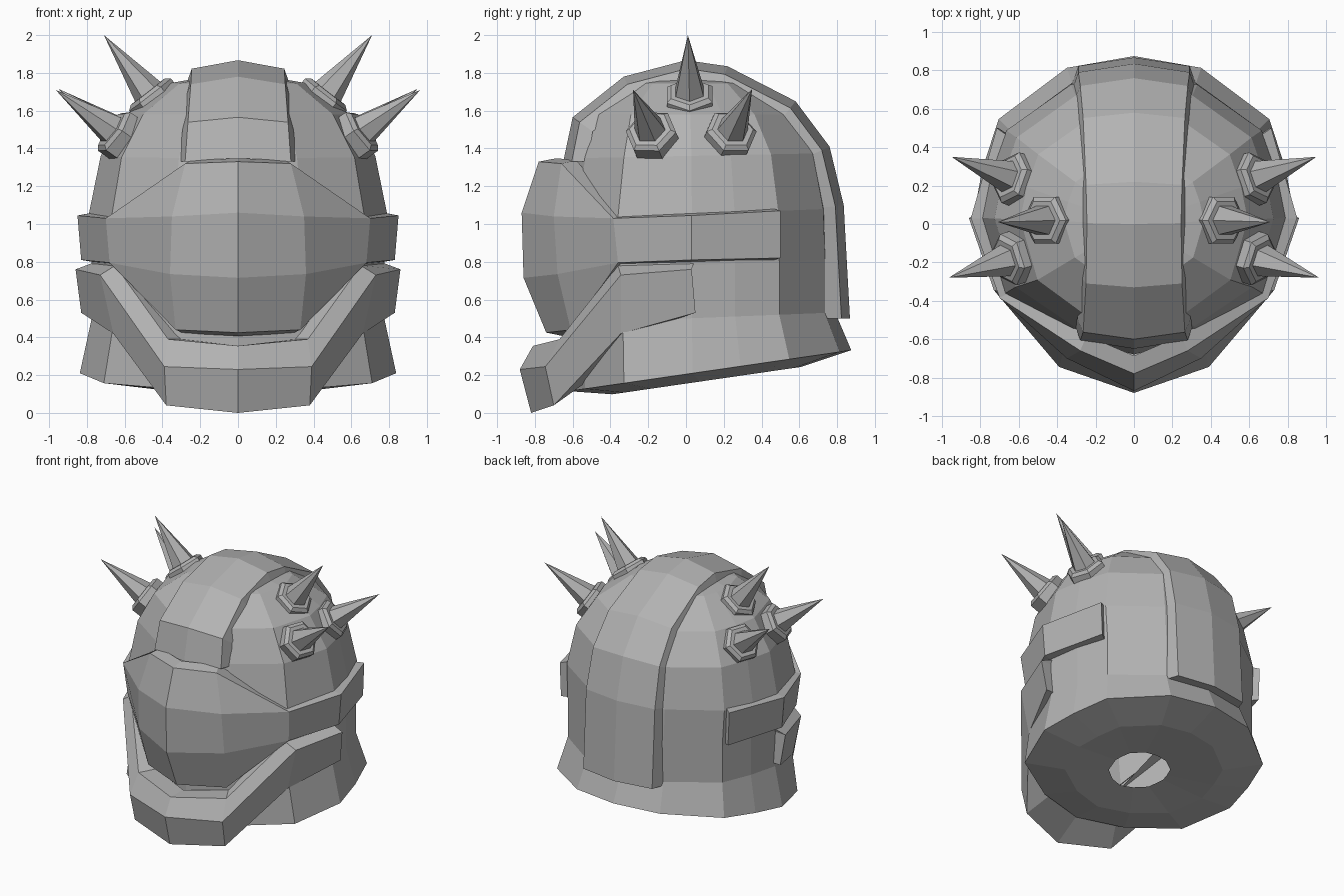
import bpy, bmesh, math
from mathutils import Vector

if "Cube" in bpy.data.objects:
    bpy.data.objects.remove(bpy.data.objects["Cube"])

steel = bpy.data.materials.new("grey_steel")
steel.diffuse_color = (0.45, 0.45, 0.45, 1)
steel.use_nodes = True
steel.node_tree.nodes["Principled BSDF"].inputs["Base Color"].default_value = steel.diffuse_color


def finish(bm, name):
    bmesh.ops.remove_doubles(bm, verts=bm.verts, dist=0.0005)
    bmesh.ops.recalc_face_normals(bm, faces=bm.faces)
    me = bpy.data.meshes.new(name)
    bm.to_mesh(me)
    bm.free()
    me.materials.append(steel)
    ob = bpy.data.objects.new(name, me)
    bpy.context.collection.objects.link(ob)
    return ob


def skin(bm, rows, closed=False):
    """Join rows of points with quads, or triangles where points coincide."""
    vs = [[bm.verts.new(p) for p in r] for r in rows]
    for a, b in zip(vs, vs[1:]):
        n = len(a)
        for i in range(n if closed else n - 1):
            j = (i + 1) % n
            quad, seen = [], []
            for v in (a[i], a[j], b[j], b[i]):
                if all((v.co - s).length > 0.0005 for s in seen):
                    quad.append(v)
                    seen.append(v.co)
            if len(quad) > 2:
                bm.faces.new(quad)
    return vs


def mirrored(cols):
    """Columns from the middle backward, mirrored to the other side."""
    left = [[(-x, y, z) for x, y, z in c] for c in cols[:0:-1]]
    return left + cols


def plate(name, cols, wall):
    """Raised plate whose border is walled back into the helmet."""
    bm = bmesh.new()
    skin(bm, mirrored(cols))
    bmesh.ops.remove_doubles(bm, verts=bm.verts, dist=0.0005)
    border = [e for e in bm.edges if e.is_boundary]
    new = bmesh.ops.extrude_edge_only(bm, edges=border)["geom"]
    for v in new:
        if isinstance(v, bmesh.types.BMVert):
            inset, lift = wall(v.co)
            v.co = (v.co.x * inset, v.co.y * inset, v.co.z + lift)
    return finish(bm, name)


# Helmet shell: stacked rings, flared tilted rim, underside with neck hole
half = [(0, 1), (.33, .93), (.665, .625), (.745, .33), (.79, .04),
        (.67, -.53), (.34, -.86), (0, -1)]
outline = half + [(-x, y) for x, y in half[-2:0:-1]]


def ring(z, tilt, sx, back, front, dy=0):
    pts = []
    for x, y in outline:
        yy = y * (back if y > 0 else front) + dy
        pts.append((x * sx, yy, z + tilt * yy))
    return pts


bm = bmesh.new()
skin(bm, [
    ring(.185, .145, .27, .20, .20, .05),
    ring(.155, .145, .70, .56, .44, .05),
    ring(.205, .145, 1.06, .875, .62),
    ring(.50, .04, .98, .79, .63),
    ring(.78, .04, .98, .79, .66),
    ring(1.05, .04, 1.0, .78, .68),
    ring(1.36, .02, .92, .72, .62),
    ring(1.58, 0, .75, .58, .55),
    ring(1.745, 0, .46, .35, .33),
    ring(1.81, 0, 0, 0, 0),
], closed=True)
finish(bm, "helmet_shell")

# Bulging visor that narrows into the side bands
temple_t, temple_b = (.70, -.385, 1.03), (.68, -.36, .795)
side_t, side_b = (.85, .03, 1.045), (.83, .03, .81)
rear_t, rear_b = (.715, .50, 1.07), (.705, .50, .82)
plate("visor_and_side_bands", [
    [(0, -.78, 1.33), (0, -.87, 1.06), (0, -.86, .715), (0, -.74, .425)],
    [(.28, -.66, 1.32), (.35, -.70, 1.04), (.36, -.68, .735), (.33, -.61, .44)],
    [temple_t, temple_t, temple_b, temple_b],
    [side_t, side_t, side_b, side_b],
    [rear_t, rear_t, rear_b, rear_b],
], lambda p: (.88, .018 if p.z > .9 else -.018))

# Jaw guard sweeping from the chin up to the ears, closed underneath
plate("jaw_guard", [
    [(0, -.81, .355), (0, -.88, .23), (0, -.82, 0)],
    [(.37, -.67, .39), (.39, -.745, .245), (.38, -.70, .04)],
    [(.65, -.36, .78), (.73, -.345, .73), (.66, -.345, .42)],
    [(.78, .04, .79), (.86, .03, .76), (.83, .05, .53)],
], lambda p: (.72, .14) if p.z < .1 else (.82, 0))

# Raised centre crest: path is (y, z, half width), running front to back
path = [(-.65, 1.33, .28), (-.60, 1.565, .265), (-.33, 1.78, .25), (0, 1.867, .245),
        (.22, 1.835, .25), (.58, 1.65, .265), (.76, 1.41, .28), (.835, 1.10, .29),
        (.868, .50, .29)]
bm = bmesh.new()
rows = []
for i, (y, z, w) in enumerate(path):
    a, b = path[max(i - 1, 0)], path[min(i + 1, len(path) - 1)]
    n = Vector((0, -(b[1] - a[1]), b[0] - a[0])).normalized()
    if i in (0, len(path) - 1):
        n = Vector((0, math.copysign(1, y), 0))
    top = Vector((0, y, z))
    edge, base = top - n * .045, top - n * .13
    side = Vector((w, 0, 0))
    lip = Vector((w + .03, 0, 0))
    rows.append([base - lip, edge - side, top, edge + side, base + lip])
vs = skin(bm, rows)
bm.faces.new(vs[0])
bm.faces.new(vs[-1])
finish(bm, "centre_crest")


# Spikes: hexagonal collar with a six-sided cone, turned about its axis
def spike(name, base, tip, turn):
    base, tip = Vector(base), Vector(tip)
    axis = (tip - base).normalized()
    u = axis.cross(Vector((0, 1, 0))).normalized()
    v = axis.cross(u)
    length = (tip - base).length

    def hexagon(r, h):
        pts = []
        for k in range(6):
            a = k * math.pi / 3 + turn
            pts.append(base + axis * h + (u * math.sin(a) + v * math.cos(a)) * r)
        return pts

    bm = bmesh.new()
    skin(bm, [hexagon(.14, -.08), hexagon(.14, .025), hexagon(.115, .045),
              hexagon(.085, .045), hexagon(0, length)], closed=True)
    finish(bm, name)


for s, label in ((1, "right"), (-1, "left")):
    spike("upper_spike_" + label, (s * .45, .02, 1.665), (s * .71, .01, 2.0), math.pi / 6)
    spike("front_spike_" + label, (s * .635, -.18, 1.475), (s * .965, -.28, 1.71), s * .2)
    spike("rear_spike_" + label, (s * .625, .235, 1.475), (s * .95, .35, 1.715), -s * .2)
